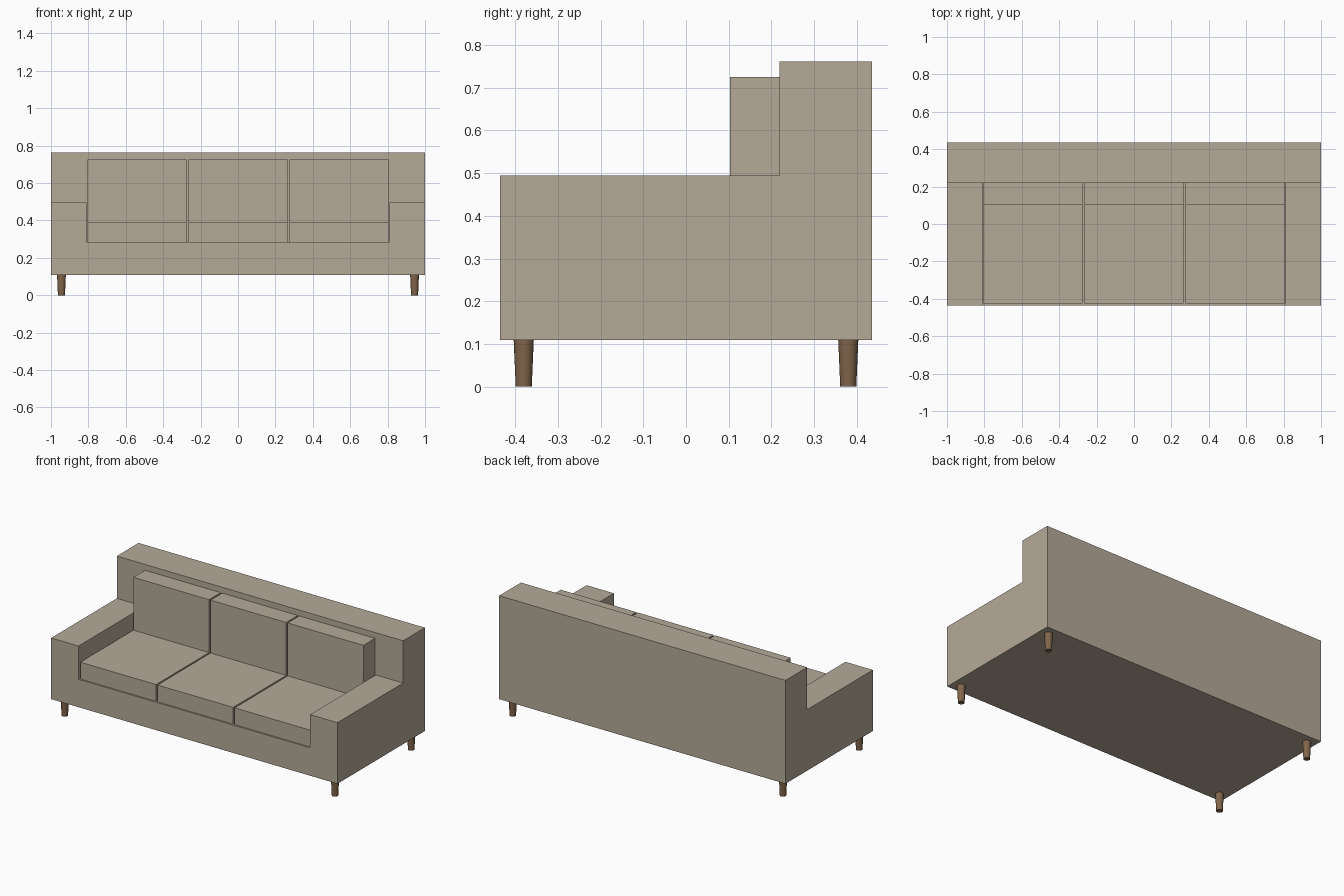
import bpy, bmesh

cube = bpy.data.objects.get("Cube")
if cube:
    bpy.data.objects.remove(cube, do_unlink=True)


def material(name, rgb):
    mat = bpy.data.materials.new(name)
    mat.use_nodes = True
    mat.diffuse_color = (*rgb, 1)
    mat.node_tree.nodes["Principled BSDF"].inputs["Base Color"].default_value = (*rgb, 1)
    return mat


fabric = material("beige_fabric", (0.46, 0.40, 0.315))
wood = material("brown_wood", (0.22, 0.13, 0.07))


def finish(name, bm, mat):
    bmesh.ops.recalc_face_normals(bm, faces=bm.faces)
    mesh = bpy.data.meshes.new(name)
    bm.to_mesh(mesh)
    bm.free()
    mesh.materials.append(mat)
    obj = bpy.data.objects.new(name, mesh)
    bpy.context.collection.objects.link(obj)
    return obj


def extrude_side_profile(name, points, x0, x1, mat):
    """Extrude a (y, z) outline along x."""
    bm = bmesh.new()
    face = bm.faces.new([bm.verts.new((x0, y, z)) for y, z in points])
    new = bmesh.ops.extrude_face_region(bm, geom=[face])["geom"]
    verts = [v for v in new if isinstance(v, bmesh.types.BMVert)]
    bmesh.ops.translate(bm, verts=verts, vec=(x1 - x0, 0, 0))
    return finish(name, bm, mat)


def box(name, x0, x1, y0, y1, z0, z1, mat):
    return extrude_side_profile(name, [(y0, z0), (y1, z0), (y1, z1), (y0, z1)], x0, x1, mat)


half_depth, back_front = 0.436, 0.219
body_bottom, seat_base, seat_top = 0.109, 0.285, 0.391
arm_top, back_top, arm_inner = 0.495, 0.762, 0.809

# Body: base, arms and back in one piece, with the seat well cut out
body = extrude_side_profile("sofa_body", [
    (-half_depth, body_bottom), (half_depth, body_bottom), (half_depth, back_top),
    (back_front, back_top), (back_front, arm_top), (-half_depth, arm_top)], -1, 1, fabric)
well = box("seat_well_cutter", -arm_inner, arm_inner, -0.6, back_front,
           seat_base, 0.6, fabric)
cut = body.modifiers.new("seat_well", "BOOLEAN")
cut.operation = "DIFFERENCE"
cut.solver = "EXACT"
cut.object = well
bpy.context.view_layer.objects.active = body
bpy.ops.object.modifier_apply(modifier=cut.name)
bpy.data.objects.remove(well, do_unlink=True)

# Seat and back cushions
for i, side in enumerate(("right", "middle", "left")):
    centre = (i - 1) * 0.539
    x0, x1 = centre - 0.2645, centre + 0.2645
    box(side + "_seat_cushion", x0, x1, -0.426, back_front, seat_base, seat_top, fabric)
    box(side + "_back_cushion", x0, x1, 0.103, back_front, seat_top, 0.725, fabric)

# Tapered round legs
for x, side in ((-0.944, "right"), (0.944, "left")):
    for y, end in ((-0.38, "front"), (0.38, "back")):
        bm = bmesh.new()
        bmesh.ops.create_cone(bm, cap_ends=True, segments=24, radius1=0.0188,
                              radius2=0.0235, depth=body_bottom)
        bmesh.ops.translate(bm, verts=bm.verts, vec=(x, y, body_bottom / 2))
        leg = finish(f"{end}_{side}_leg", bm, wood)
        bpy.ops.object.select_all(action="DESELECT")
        leg.select_set(True)
        bpy.context.view_layer.objects.active = leg
        bpy.ops.object.shade_smooth_by_angle()
